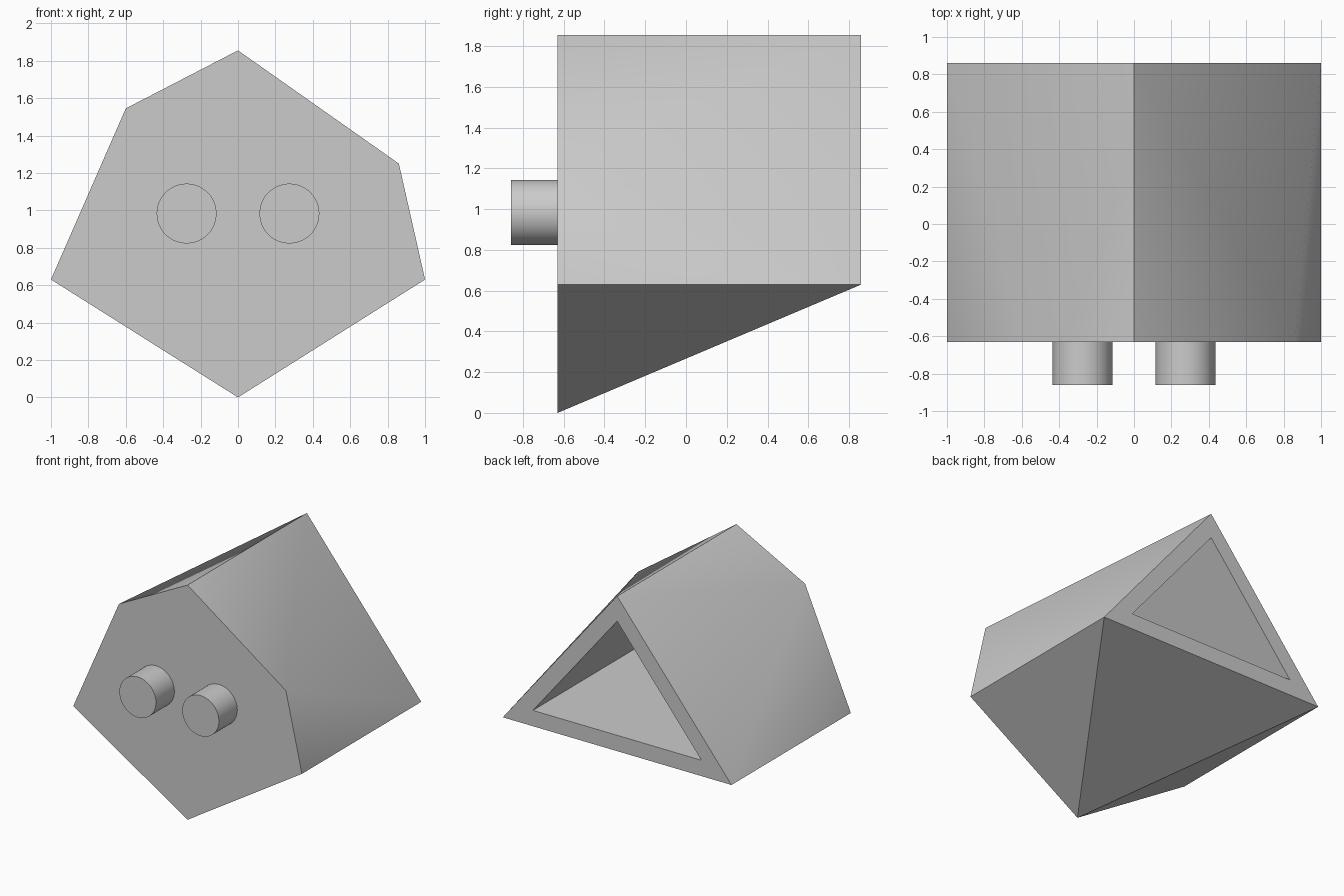
import bpy, bmesh, math

cube = bpy.data.objects.get("Cube")
if cube:
    bpy.data.objects.remove(cube, do_unlink=True)

FRONT_Y, BACK_Y, PEG_Y = -0.63, 0.86, -0.86
WALL = 0.125

grey = bpy.data.materials.new("light_grey")
grey.use_nodes = True
grey.diffuse_color = (0.6, 0.6, 0.6, 1)
grey.node_tree.nodes["Principled BSDF"].inputs["Base Color"].default_value = (0.6, 0.6, 0.6, 1)


def finish(obj):
    obj.data.materials.append(grey)
    bpy.ops.object.select_all(action='DESELECT')
    obj.select_set(True)
    bpy.context.view_layer.objects.active = obj
    bpy.ops.object.shade_smooth_by_angle(angle=math.radians(35))


# Housing: six-sided front tapering to a triangular back
front = [(0, 0), (1, 0.63), (0.86, 1.25), (0, 1.855), (-0.6, 1.545), (-1, 0.63)]
back = [(1, 0.63), (0, 1.855), (-1, 0.63)]
bm = bmesh.new()
for outline, y in ((front, FRONT_Y), (back, BACK_Y)):
    for x, z in outline:
        bm.verts.new((x, y, z))
bmesh.ops.convex_hull(bm, input=bm.verts[:])
bmesh.ops.dissolve_limit(bm, angle_limit=0.01, verts=bm.verts[:], edges=bm.edges[:])
bmesh.ops.recalc_face_normals(bm, faces=bm.faces[:])

# Deep triangular recess in the back, leaving an even rim
opening = max(bm.faces, key=lambda f: f.normal.y)
bmesh.ops.inset_region(bm, faces=[opening], thickness=WALL, use_even_offset=True)
floor = bmesh.ops.extrude_discrete_faces(bm, faces=[opening])["faces"][0]
depth = BACK_Y - FRONT_Y - WALL
bmesh.ops.translate(bm, verts=floor.verts[:], vec=(0, -depth, 0))

mesh = bpy.data.meshes.new("housing")
bm.to_mesh(mesh)
bm.free()
housing = bpy.data.objects.new("housing", mesh)
bpy.context.collection.objects.link(housing)
finish(housing)

# Two round pegs on the front
for name, x in (("right_peg", -0.275), ("left_peg", 0.275)):
    bpy.ops.mesh.primitive_cylinder_add(
        vertices=48, radius=0.16, depth=FRONT_Y - PEG_Y,
        location=(x, (FRONT_Y + PEG_Y) / 2, 0.983),
        rotation=(math.pi / 2, 0, 0))
    peg = bpy.context.object
    peg.name = name
    finish(peg)
